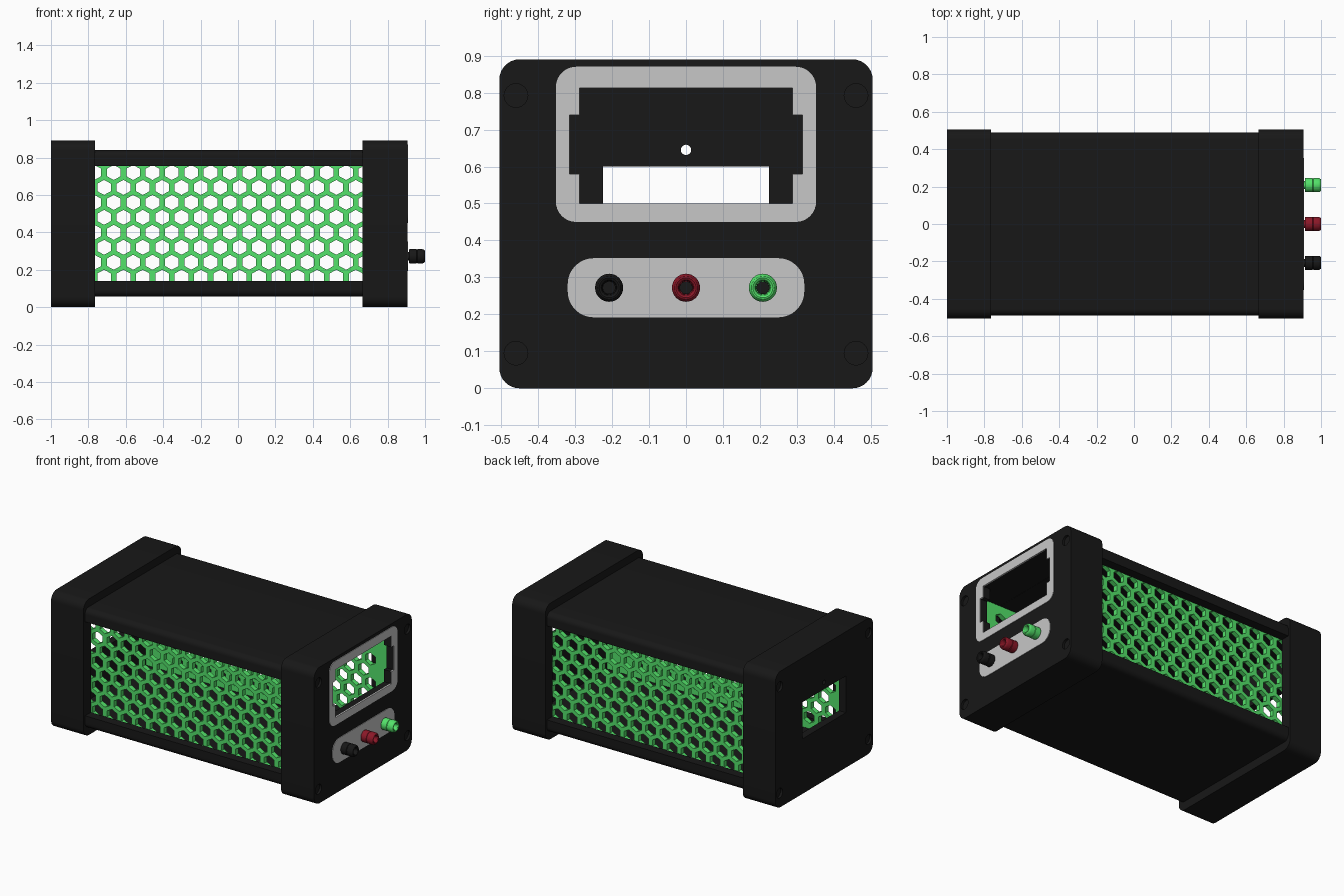
import bpy, bmesh, math

if "Cube" in bpy.data.objects:
    bpy.data.objects.remove(bpy.data.objects["Cube"])


def material(name, rgb):
    m = bpy.data.materials.new(name)
    m.diffuse_color = (*rgb, 1)
    m.use_nodes = True
    m.node_tree.nodes["Principled BSDF"].inputs["Base Color"].default_value = m.diffuse_color
    return m


BLACK = material("black", (0.009, 0.009, 0.009))
GREEN = material("green", (0.088, 0.76, 0.145))
GREY = material("grey", (0.57, 0.57, 0.57))
RED = material("red", (0.26, 0.009, 0.021))


def finish(name, bm, mat):
    bmesh.ops.recalc_face_normals(bm, faces=bm.faces)
    me = bpy.data.meshes.new(name)
    bm.to_mesh(me)
    bm.free()
    ob = bpy.data.objects.new(name, me)
    bpy.context.collection.objects.link(ob)
    if mat:
        me.materials.append(mat)
    return ob


def prisms(name, axis, parts, mat=None):
    """Extrude each (outline, start, end) along the x or y axis."""
    bm = bmesh.new()
    for pts, d0, d1 in parts:
        rings = []
        for d in (d0, d1):
            rings.append([bm.verts.new((d, u, v) if axis == 'x' else (u, d, v)) for u, v in pts])
        bm.faces.new(rings[0])
        bm.faces.new(rings[1][::-1])
        n = len(pts)
        for i in range(n):
            j = (i + 1) % n
            bm.faces.new((rings[0][i], rings[0][j], rings[1][j], rings[1][i]))
    return finish(name, bm, mat)


def arc(cx, cy, r, a0, a1, n=8):
    return [(cx + r * math.cos(math.radians(a0 + (a1 - a0) * i / n)),
             cy + r * math.sin(math.radians(a0 + (a1 - a0) * i / n))) for i in range(n + 1)]


def circle(cx, cy, r, n=24):
    return arc(cx, cy, r, 0, 360, n)[:-1]


def rect(u0, u1, v0, v1, r=0):
    if not r:
        return [(u0, v0), (u1, v0), (u1, v1), (u0, v1)]
    return (arc(u1 - r, v1 - r, r, 0, 90) + arc(u0 + r, v1 - r, r, 90, 180)
            + arc(u0 + r, v0 + r, r, 180, 270) + arc(u1 - r, v0 + r, r, 270, 360))


def cut(ob, cutter):
    mod = ob.modifiers.new("cut", 'BOOLEAN')
    mod.operation = 'DIFFERENCE'
    mod.solver = 'EXACT'
    mod.object = cutter
    bpy.context.view_layer.objects.active = ob
    bpy.ops.object.modifier_apply(modifier=mod.name)
    bpy.data.objects.remove(cutter)


# Notched display opening in the right end
half = [(0.288, 0.50), (0.288, 0.58), (0.315, 0.58), (0.315, 0.74), (0.288, 0.74), (0.288, 0.813)]
opening = half + [(-y, z) for y, z in reversed(half)]

# End caps: hollow cups with screw recesses and openings
WALL = 0.05
for name, x0, x1, face, inner in (("left_end_cap", -1.0, -0.765, -1.0, -1.0 + WALL),
                                  ("right_end_cap", 0.665, 0.905, 0.905, 0.905 - WALL)):
    s = 1 if face > 0 else -1
    cap = prisms(name, 'x', [(rect(-0.505, 0.505, 0, 0.89, 0.055), x0, x1)], BLACK)
    mouth = x0 - 0.1 if s > 0 else x1 + 0.1
    cut(cap, prisms("cavity", 'x', [(rect(-0.43, 0.43, 0.08, 0.815), inner, mouth)]))
    holes = [(circle(y, z, 0.032), face - s * 0.015, face + s * 0.05)
             for y in (-0.46, 0.46) for z in (0.095, 0.792)]
    through = (face - s * 0.1, face + s * 0.1)
    if s > 0:
        holes.append((opening, *through))
    else:
        holes.append((rect(-0.225, 0.225, 0.36, 0.60), *through))
        holes.append((circle(0, 0.645, 0.014), *through))
    cut(cap, prisms("holes", 'x', holes))

# Top and bottom channels with thick side flanges
R, Y, Z, T = 0.035, 0.489, 0.839, 0.06
channel = (arc(Y - R, Z - R, R, 0, 90) + arc(R - Y, Z - R, R, 90, 180)
           + [(-Y, 0.755), (T - Y, 0.755), (T - Y, Z - 0.025), (Y - T, Z - 0.025),
              (Y - T, 0.755), (Y, 0.755)])
prisms("top_channel", 'x', [(channel, -0.78, 0.68)], BLACK)
prisms("bottom_channel", 'x', [([(y, 0.895 - z) for y, z in channel], -0.78, 0.68)], BLACK)

# Green side grilles with hexagonal holes, solid at the hidden ends
PITCH, ROW, HEX_W, HEX_H = 0.1035, 0.08, 0.0365, 0.0400
hexes = []
for row in range(8):
    start = -0.716 if row % 2 == 0 else -0.716 - PITCH / 2
    for col in range(15):
        cx, cz = start + col * PITCH, 0.16 + row * ROW
        if cx < 0.69:
            pts = [(cx + u * HEX_W / math.cos(math.pi / 6), cz + v * HEX_H)
                   for u, v in arc(0, 0, 1, 30, 330, 5)]
            hexes.append((pts, 0.3, 0.6))
for name, s in (("front_grille", -1), ("back_grille", 1)):
    grille = prisms(name, 'y', [(rect(-0.945, 0.85, 0.085, 0.81), s * 0.398, s * 0.4285)], GREEN)
    cut(grille, prisms("hexes", 'y', [(p, s * a, s * b) for p, a, b in hexes]))

# Grey display frame and socket plate
frame = prisms("display_frame", 'x', [(rect(-0.352, 0.352, 0.45, 0.87, 0.055), 0.90, 0.909)], GREY)
cut(frame, prisms("frame_hole", 'x', [(opening, 0.8, 1.0)]))
prisms("socket_plate", 'x', [(rect(-0.32, 0.32, 0.192, 0.352, 0.07), 0.90, 0.909)], GREY)

# Turned sockets: (x, radius) profile spun around the x axis
profile = [(0.90, 0.022), (0.914, 0.022), (0.914, 0.036), (0.917, 0.038), (0.954, 0.038),
           (0.956, 0.036), (0.958, 0.036), (0.960, 0.038), (0.986, 0.038), (0.994, 0.0355),
           (0.999, 0.031), (1.0, 0.027), (0.997, 0.022), (0.991, 0.019), (0.96, 0.018)]
SEG = 32
for name, y, mat in (("black_socket", -0.208, BLACK), ("red_socket", 0, RED),
                     ("green_socket", 0.208, GREEN)):
    bm = bmesh.new()
    rings = [[bm.verts.new((x, u, v)) for u, v in circle(y, 0.272, r, SEG)] for x, r in profile]
    for a, b in zip(rings, rings[1:]):
        for i in range(SEG):
            j = (i + 1) % SEG
            bm.faces.new((a[i], a[j], b[j], b[i]))
    bm.faces.new(rings[0])
    bm.faces.new(rings[-1])
    finish(name, bm, mat)
    prisms(name + "_bore", 'x', [(circle(y, 0.272, 0.0175, SEG), 0.95, 0.97)], BLACK)

# Smooth rounded corners while keeping edges sharp
bpy.ops.object.select_all(action='SELECT')
bpy.context.view_layer.objects.active = bpy.data.objects["top_channel"]
bpy.ops.object.shade_smooth_by_angle(angle=math.radians(30))
